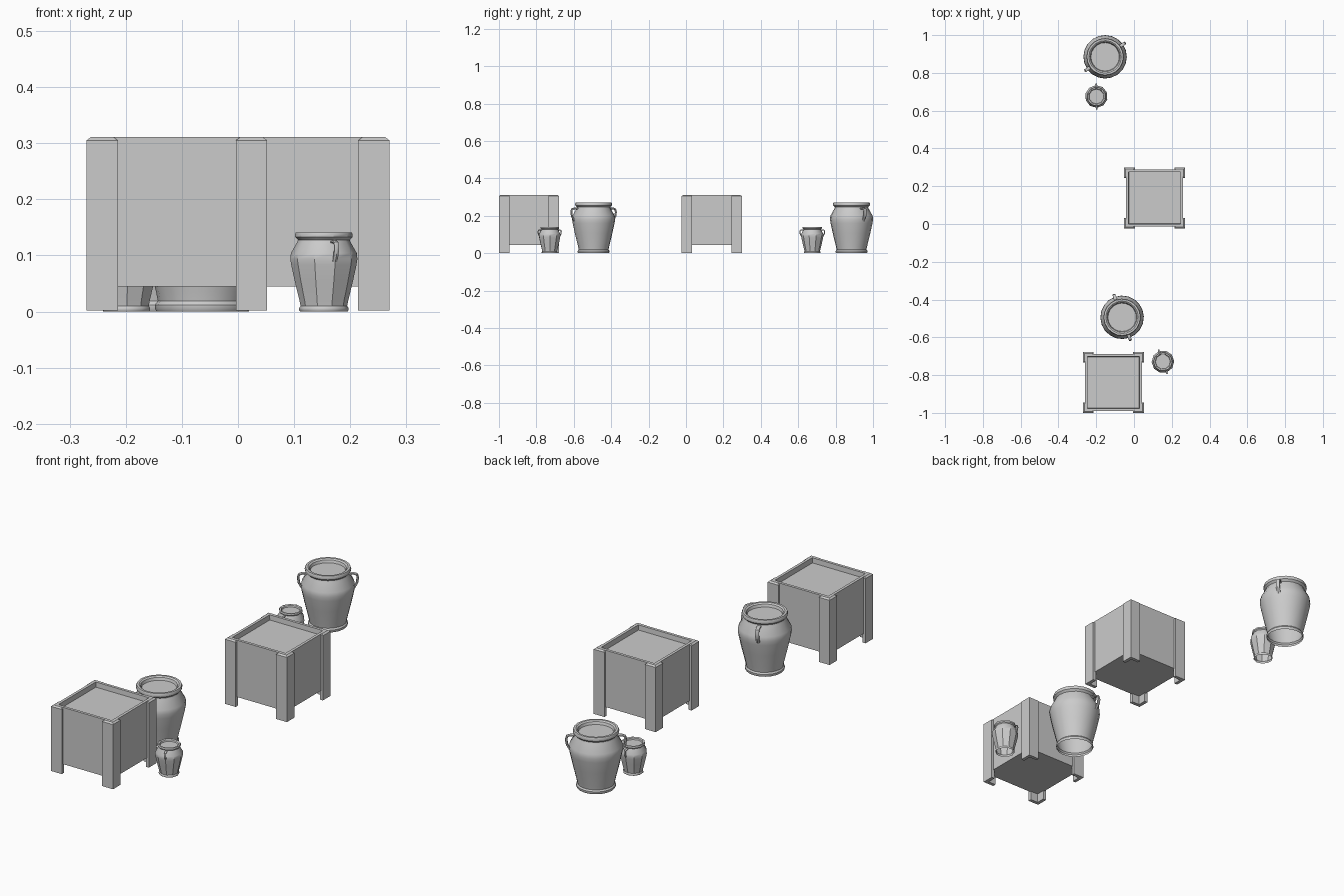
import bpy, bmesh
from math import cos, sin, pi, radians
from mathutils import Vector

if "Cube" in bpy.data.objects:
    bpy.data.objects.remove(bpy.data.objects["Cube"])


def make_object(name, bm, loc, angle=0.0, scale=1.0, smooth=False):
    bmesh.ops.recalc_face_normals(bm, faces=bm.faces)
    mesh = bpy.data.meshes.new(name)
    bm.to_mesh(mesh)
    bm.free()
    ob = bpy.data.objects.new(name, mesh)
    bpy.context.collection.objects.link(ob)
    ob.location = loc
    ob.rotation_euler.z = angle
    ob.scale = (scale,) * 3
    if smooth:
        bpy.ops.object.select_all(action='DESELECT')
        ob.select_set(True)
        bpy.context.view_layer.objects.active = ob
        bpy.ops.object.shade_smooth_by_angle(angle=radians(35))
    return ob


def bridge(bm, a, b):
    n = len(a)
    for i in range(n):
        bm.faces.new((a[i], a[(i + 1) % n], b[(i + 1) % n], b[i]))


# ---------- square planter ----------
def planter(label, x, y):
    # box with recessed soil on top
    bm = bmesh.new()
    rings = []
    for h, z in ((.151, .045), (.151, .311), (.138, .311), (.136, .288)):
        rings.append([bm.verts.new((sx * h, sy * h, z))
                      for sx, sy in ((-1, -1), (1, -1), (1, 1), (-1, 1))])
    for a, b in zip(rings, rings[1:]):
        bridge(bm, a, b)
    bm.faces.new(rings[0])
    bm.faces.new(rings[-1])
    make_object(label + "_box", bm, (x, y, 0))

    # four L-shaped corner legs with chamfered tops
    bm = bmesh.new()
    for k in range(4):
        c, s = cos(k * pi / 2), sin(k * pi / 2)
        layers = []
        for z, d in ((0.002, 0), (.305, 0), (.311, .008)):
            o, e, n = .161 - d, .105 + d, .145
            pts = ((o, o), (e, o), (e, n), (n, n), (n, e), (o, e))
            layers.append([bm.verts.new((c * px - s * py, s * px + c * py, z))
                           for px, py in pts])
        for a, b in zip(layers, layers[1:]):
            bridge(bm, a, b)
        bm.faces.new(layers[0])
        bm.faces.new(layers[-1])
    make_object(label + "_legs", bm, (x, y, 0))


# ---------- two-handled pot ----------
PROFILE = ((.082, 0), (.085, .005), (.085, .012), (.080, .019), (.083, .035),
           (.100, .105), (.112, .160), (.115, .180), (.113, .200),
           (.091, .239), (.089, .246), (.098, .255), (.099, .264),
           (.096, .271), (.086, .271), (.079, .266), (.075, .254))
HANDLE = ((.086, .238), (.108, .240), (.123, .235), (.127, .220),
          (.123, .196), (.110, .172))


def pot(label, x, y, angle, scale, sides):
    # turned body, open underneath, with soil disc inside the rim
    bm = bmesh.new()
    rings = [[bm.verts.new((r * cos(2 * pi * i / sides), r * sin(2 * pi * i / sides), z))
              for i in range(sides)] for r, z in PROFILE]
    for a, b in zip(rings, rings[1:]):
        bridge(bm, a, b)
    bm.faces.new(rings[-1])
    make_object(label + "_body", bm, (x, y, 0), angle, scale, True)

    # pair of strap handles swept along a short path
    bm = bmesh.new()
    for side in (1, -1):
        path = [Vector((px, 0, pz)) for px, pz in HANDLE]
        sections = []
        for i, p in enumerate(path):
            t = (path[min(i + 1, len(path) - 1)] - path[max(i - 1, 0)]).normalized()
            nrm = Vector((-t.z, 0, t.x))
            ring = []
            for k in range(6):
                a = 2 * pi * k / 6
                v = p + nrm * (.0055 * cos(a)) + Vector((0, .0095 * sin(a), 0))
                ring.append(bm.verts.new((v.x * side, v.y * side, v.z)))
            sections.append(ring)
        for a, b in zip(sections, sections[1:]):
            bridge(bm, a, b)
        bm.faces.new(sections[0])
        bm.faces.new(sections[-1])
    make_object(label + "_handles", bm, (x, y, 0), angle, scale, True)


planter("front_planter", -.109, -.839)
planter("middle_planter", .109, .138)
pot("back_large_pot", -.153, .885, radians(35), 1.0, 20)
pot("front_large_pot", -.063, -.494, radians(110), 1.0, 20)
pot("back_small_pot", -.199, .675, radians(92), .52, 10)
pot("front_small_pot", .153, -.729, radians(110), .52, 10)
